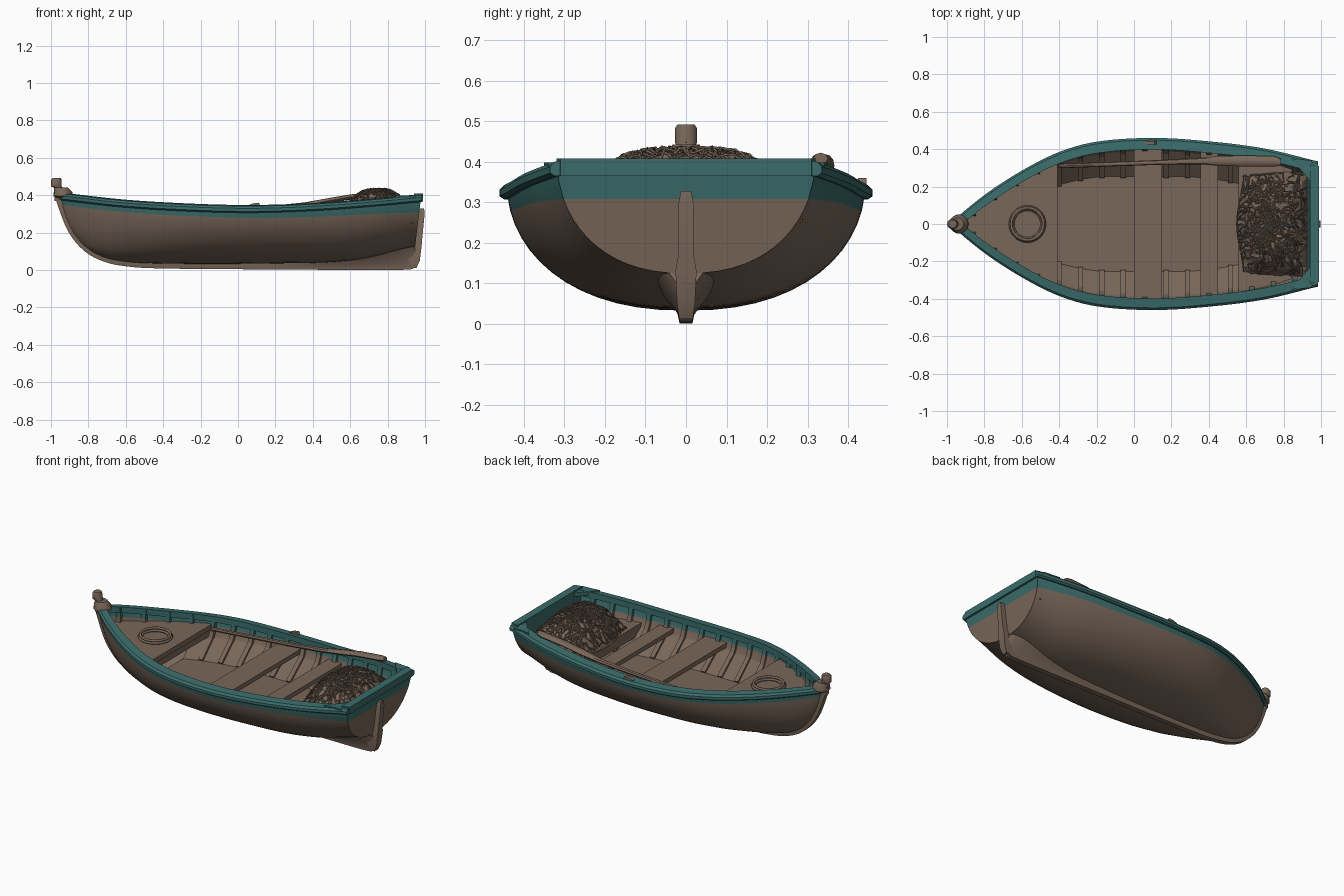
import bpy, bmesh, math, random
from mathutils import Vector

random.seed(4)
if "Cube" in bpy.data.objects:
    bpy.data.objects.remove(bpy.data.objects["Cube"], do_unlink=True)

def material(name, rgb):
    m = bpy.data.materials.new(name)
    m.use_nodes = True
    m.diffuse_color = (*rgb, 1)
    m.node_tree.nodes["Principled BSDF"].inputs["Base Color"].default_value = (*rgb, 1)
    return m

WOOD = material("weathered_wood", (0.19, 0.135, 0.10))
TEAL = material("teal_paint", (0.042, 0.15, 0.145))

def curve_through(points):
    """Smooth interpolation through (x, value) pairs."""
    def slope(i):
        a, b = points[max(i - 1, 0)], points[min(i + 1, len(points) - 1)]
        return (b[1] - a[1]) / (b[0] - a[0])

    def f(x):
        i = 0
        while i < len(points) - 2 and x > points[i + 1][0]:
            i += 1
        (x0, v0), (x1, v1) = points[i], points[i + 1]
        h = x1 - x0
        t = min(max((x - x0) / h, 0), 1)
        return ((1 + 2 * t) * (1 - t) ** 2 * v0 + t * (1 - t) ** 2 * h * slope(i)
                + t * t * (3 - 2 * t) * v1 + t * t * (t - 1) * h * slope(i + 1))
    return f

def smooth_path(points, steps=4):
    """Resample a path of tuples with a smooth curve through its points."""
    axes = [curve_through(list(enumerate(a))) for a in zip(*points)]
    return [tuple(f(i / steps) for f in axes) for i in range((len(points) - 1) * steps + 1)]

# Lines of the boat: half beam at the rail, rail height, hull bottom, paint depth
beam = curve_through([(-.96, .025), (-.8, .155), (-.6, .285), (-.4, .385), (-.2, .44),
                      (.1, .46), (.4, .442), (.7, .403), (.98, .335)])
sheer = curve_through([(-.96, .41), (-.6, .37), (-.2, .347), (.1, .342), (.4, .352),
                       (.7, .374), (.98, .4)])
bottom = curve_through([(-.96, .385), (-.93, .285), (-.87, .175), (-.78, .095), (-.66, .052),
                        (-.45, .035), (.2, .035), (.6, .05), (.98, .125)])
paint = curve_through([(-.96, .06), (0, .062), (.7, .075), (.98, .092)])

def half_width(x, z, inset=0.0):
    """Hull half width at a height; full amidships, finer at the bow."""
    k, s = min(bottom(x) + inset, sheer(x) - .012), sheer(x)
    f = min(max((z - k) / (s - k), 0), 1)
    power = .86 + .34 * min(max((-.4 - x) / .5, 0), 1)
    return max(beam(x) - .018 - inset, .004) * math.sqrt(1 - (1 - f) ** 2) ** power

def section(x, inset=0.0, rows=12):
    """Half section from keel to rail, with a row on the paint line."""
    k, s = min(bottom(x) + inset, sheer(x) - .012), sheer(x)
    edge = max(s - paint(x), k + .4 * (s - k))
    top = math.acos(1 - (edge - k) / (s - k))
    zs = [k + (s - k) * (1 - math.cos(top * i / rows)) for i in range(rows + 1)]
    return [(half_width(x, z, inset), z) for z in zs + [(edge + s) / 2, s]]

def rake(x, z):
    """Lean the stern stations aft."""
    return x + (z - .4) * .12 * min(max((x - .7) / .27, 0), 1)

def loft(name, ring_sets, mats=(WOOD,), smooth=35, rule=None):
    """Skin one or more chains of closed rings and cap their ends."""
    bm = bmesh.new()
    for rings in ring_sets:
        vs = [[bm.verts.new(p) for p in r] for r in rings]
        n = len(vs[0])
        for a, b in zip(vs, vs[1:]):
            for i in range(n):
                bm.faces.new((a[i], a[(i + 1) % n], b[(i + 1) % n], b[i]))
        bm.faces.new(vs[0])
        bm.faces.new(vs[-1])
    bmesh.ops.recalc_face_normals(bm, faces=bm.faces)
    for f in bm.faces:
        f.material_index = int(bool(rule and rule(f.calc_center_median())))
    me = bpy.data.meshes.new(name)
    bm.to_mesh(me)
    bm.free()
    ob = bpy.data.objects.new(name, me)
    bpy.context.collection.objects.link(ob)
    for m in mats:
        me.materials.append(m)
    if smooth:
        bpy.ops.object.select_all(action='DESELECT')
        ob.select_set(True)
        bpy.context.view_layer.objects.active = ob
        bpy.ops.object.shade_smooth_by_angle(angle=math.radians(smooth))

def span(a, b, n):
    return [a + (b - a) * i / n for i in range(n + 1)]

def box_ring(x, y0, y1, z0, z1):
    return [(x, y0, z0), (x, y1, z0), (x, y1, z1), (x, y0, z1)]

def slab(name, x0, x1, z, thick, n=1):
    """Board that runs from side to side, its ends bevelled to the hull."""
    rings = []
    for x in span(x0, x1, n):
        w, low = half_width(x, z, .02), half_width(x, z - thick, .02)
        rings.append([(x, -low, z - thick), (x, low, z - thick), (x, w, z), (x, -w, z)])
    loft(name, [rings], (WOOD,), 30)

def painted(c):
    return c.z > sheer(c.x) - paint(c.x)

# Hull shell, painted above the paint line on both faces
rings = []
for i in range(57):
    x = -.95 + 1.925 * (i / 56) ** 1.25
    out, inn = section(x), section(x, .025)
    loop = [(-y, z) for y, z in out[:0:-1]] + out + inn[::-1] + [(-y, z) for y, z in inn[1:]]
    rings.append([(rake(x, z), y, z) for y, z in loop])
loft("hull", [rings], (WOOD, TEAL), 40, painted)

# Transom with its painted upper band
rings = [[(rake(.975, z) + dx, y * s, z) for dx, s in
          ((-.035, -1), (-.035, 1), (.005, 1), (.005, -1))] for y, z in section(.975)[1:]]
loft("transom", [rings], (WOOD, TEAL), 30, lambda c: c.z > .305)

# Rail along both sides with a rounded lip, the stern cap and its knees
sides = []
for s in (-1, 1):
    rings = []
    for x in span(-.955, .985, 48):
        b, z = beam(x), sheer(x)
        inner = max(b - .062, .002)
        rings.append([(x, s * y, z + dz) for y, dz in
                      ((b - .012, -.036), (b, -.028), (b, -.012), (b - .012, 0),
                       (inner, .006), (inner, -.03))])
    sides.append(rings)
loft("rail", sides, (TEAL,), 30)
loft("stern_cap", [[box_ring(x, -w, w, .365, .408) for x, w in ((.94, .32), (.988, .31))]],
     (TEAL,))
loft("stern_knees", [[[(.84, s * .35, z), (.95, s * .34, z), (.95, s * .22, z)]
                      for z in (.375, .398)] for s in (-1, 1)], (TEAL,))

# Stem, keel and skeg as one curved timber, faired into the hull aft
outer = smooth_path([(-.985, .42), (-.962, .34), (-.905, .2), (-.82, .1), (-.72, .046),
                     (-.6, .02), (-.4, .008), (.2, .003), (.7, 0), (.9, .002), (.945, .015),
                     (.965, .06)])
inner = smooth_path([(-.92, .42, .022), (-.9, .34, .022), (-.85, .215, .022), (-.76, .12, .022),
                     (-.68, .08, .022), (-.56, .055, .022), (-.4, .045, .022), (.2, .045, .022),
                     (.6, .07, .06), (.8, .115, .085), (.9, .14, .075), (.935, .15, .06)])
rings = []
for (xo, zo), (xi, zi, w) in zip(outer, inner):
    xm, zm = xo + .4 * (xi - xo), zo + .4 * (zi - zo)
    rings.append([(xo, -.016, zo), (xo, .016, zo), (xm, .02, zm), (xi, w, zi),
                  (xi, -w, zi), (xm, -.02, zm)])
loft("keel_and_stem", [rings], smooth=50)
post = [(.93, .955, .017, .012), (.91, .972, .022, .05), (.92, .982, .026, .13),
        (.93, .985, .019, .17), (.94, .998, .018, .3), (.95, .995, .012, .328)]
loft("sternpost", [[[(a, -w, z), (b, -w, z), (b, w, z), (a, w, z)] for a, b, w, z in post]])

def turned(name, rows, sides=14):
    """Stack of round rings given as x, radius, height."""
    angles = [math.tau * i / sides for i in range(sides)]
    loft(name, [[[(x + r * math.cos(a), r * math.sin(a), z) for a in angles]
                 for x, r, z in rows]], smooth=40)

# Stem head and its collar
turned("stem_head", [(-.955, .026, .37), (-.96, .024, .44), (-.971, .028, .447),
                     (-.971, .028, .482), (-.969, .022, .491)])
turned("stem_collar", [(-.935, .03, .38), (-.935, .052, .395), (-.935, .05, .415),
                       (-.945, .034, .442)])

# Decks, seats and their beams
slab("foredeck", -.9, -.41, .31, .03, n=14)
slab("middle_seat", 0, .15, .275, .028, n=2)
slab("aft_seat", .355, .45, .275, .028, n=2)
slab("stern_seat", .56, .935, .265, .028, n=5)
slab("foredeck_beam", -.442, -.418, .282, .045)
slab("stern_seat_beam", .562, .586, .24, .045)

# Flat floor with sloping side lining, and battens and ribs up the sides
def lining(x):
    return min(.255, half_width(x, .13, .04)), half_width(x, .245, .02)

rings = []
for x in span(-.5, .92, 24):
    low, high = lining(x)
    half = [(high, .23), (high, .245), (low, .13)]
    rings.append([(x, y, z) for y, z in half] + [(x, -y, z) for y, z in half[::-1]]
                 + [(x, -low, .115), (x, low, .115)])
loft("floor_and_lining", [rings], (WOOD,), 20)
ribs, battens = [], []
for s in (-1, 1):
    for x in span(-.86, .86, 15):
        pairs = [p for p in zip(section(x, .02), section(x, .04)) if p[0][1] > .215]
        ribs.append([[(x - .014, s * y, z), (x + .014, s * y, z), (x + .014, s * yi, zi),
                      (x - .014, s * yi, zi)] for (y, z), (yi, zi) in pairs])
        if x > -.45:
            battens.append([[(x - .014, s * y, z), (x + .014, s * y, z),
                             (x + .014, s * (y - .008), z + .01),
                             (x - .014, s * (y - .008), z + .01)]
                            for y, z in zip(lining(x), (.13, .245))])
loft("ribs", ribs, (WOOD, TEAL), 30, painted)
loft("lining_battens", battens)

# Oar resting on the seats, blade aft, and an oarlock
oar = [(-.4, .31, .012, .29), (.15, .33, .013, .328), (.36, .337, .018, .348),
       (.47, .337, .027, .368), (.6, .337, .029, .39), (.75, .335, .028, .405),
       (.785, .332, .018, .408)]
loft("oar", [[[(x, y + w * math.cos(a), z + min(w, .014) * math.sin(a)) for a in
               [math.tau * i / 8 for i in range(8)]] for x, y, w, z in oar]], smooth=40)
loft("oarlock", [[box_ring(x, .425, .445, .33, z) for x, z in
                  ((.055, .346), (.08, .356), (.11, .36), (.12, .346))]])

def strands(name, paths, thickness, cyclic=False):
    cu = bpy.data.curves.new(name, 'CURVE')
    cu.dimensions, cu.bevel_depth, cu.bevel_resolution = '3D', thickness, 1
    for path in paths:
        sp = cu.splines.new('POLY')
        sp.points.add(len(path) - 1)
        for p, co in zip(sp.points, path):
            p.co = (*co, 1)
        sp.use_cyclic_u = cyclic
    bpy.context.collection.objects.link(bpy.data.objects.new(name, cu))
    cu.materials.append(WOOD)

# Coil of rope on the foredeck
turn = [math.tau * i / 28 for i in range(28)]
strands("rope_coil", [[(-.57 + r * math.cos(a), r * math.sin(a), z) for a in turn]
                      for r, z in ((.092, .316), (.078, .316), (.086, .328))], .008, True)

# Heap of fishing net on the stern seat, spilling over its front edge
def heap(u, v, lift):
    h = (1 - abs(u) ** 3) * (1 - abs(v) ** 3.6)
    front = .185 * (1 + .1 * math.cos(3 * v) if u < 0 else 1)
    return (.75 + front * u, v * (.275 + .012 * u), .262 + .158 * h + lift)

rings = []
for u in span(-1, 1, 22):
    top = [heap(u, v, random.uniform(-.01, .01)) for v in span(-1, 1, 30)]
    rings.append(top + [(x, y, .25) for x, y, z in (top[-1], top[0])])
loft("net_heap", [rings], (WOOD,), None)
paths = []
for i in range(240):
    p, a = Vector((random.uniform(-.9, .9), random.uniform(-.92, .92))), random.uniform(0, 6.3)
    path = []
    for j in range(7):
        u, v = (min(max(c, -.98), .98) for c in p)
        path.append(heap(u, v, random.uniform(0, .018)))
        a += random.uniform(-.9, .9)
        p += Vector((.11 * math.cos(a), .07 * math.sin(a)))
    paths.append(path)
strands("net_strands", paths, .0032)
